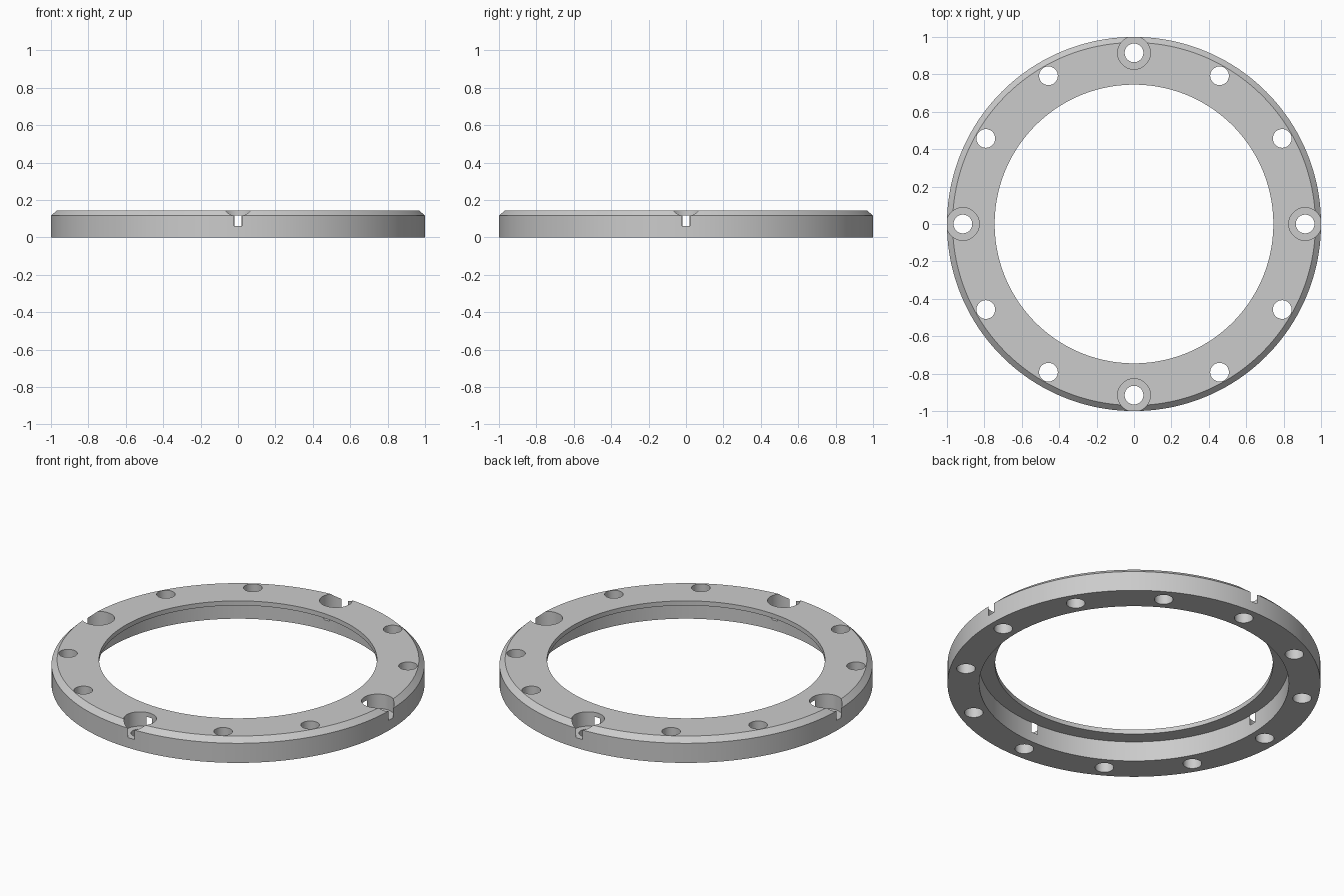
import bpy
import bmesh
from math import cos, sin, pi, radians
from mathutils import Matrix, Vector

HEIGHT = 0.145
BOLT_RADIUS = 0.915

cube = bpy.data.objects.get("Cube")
if cube:
    bpy.data.objects.remove(cube, do_unlink=True)

grey = bpy.data.materials.new("plain grey")
grey.use_nodes = True
grey.diffuse_color = (0.6, 0.6, 0.6, 1)
grey.node_tree.nodes["Principled BSDF"].inputs["Base Color"].default_value = (0.6, 0.6, 0.6, 1)


def add_object(name, bm):
    bmesh.ops.recalc_face_normals(bm, faces=bm.faces)
    mesh = bpy.data.meshes.new(name)
    bm.to_mesh(mesh)
    bm.free()
    mesh.materials.append(grey)
    obj = bpy.data.objects.new(name, mesh)
    bpy.context.collection.objects.link(obj)
    return obj


def lathe(name, profile, steps):
    """Turn a closed (radius, height) profile around the z axis."""
    bm = bmesh.new()
    rings = []
    for i in range(steps):
        a = 2 * pi * i / steps
        rings.append([bm.verts.new((r * cos(a), r * sin(a), z)) for r, z in profile])
    for i, ring in enumerate(rings):
        after = rings[(i + 1) % steps]
        for j in range(len(profile)):
            k = (j + 1) % len(profile)
            bm.faces.new((ring[j], after[j], after[k], ring[k]))
    return add_object(name, bm)


def hole_cutters(name, count, radius, bottom, sides):
    """Upright cylinders spaced evenly round the bolt circle."""
    bm = bmesh.new()
    top = HEIGHT + 0.1
    for i in range(count):
        turn = Matrix.Rotation(2 * pi * i / count, 4, "Z")
        spot = Matrix.Translation(Vector((BOLT_RADIUS, 0, (top + bottom) / 2)))
        bmesh.ops.create_cone(bm, cap_ends=True, segments=sides, radius1=radius,
                              radius2=radius, depth=top - bottom, matrix=turn @ spot)
    cutter = add_object(name, bm)
    cutter.hide_render = True
    return cutter


# Ring with a chamfered outer rim and a thin lip over the wider lower bore
ring = lathe("flange_ring", [(0.83, 0), (1, 0), (1, 0.116), (0.97, HEIGHT),
                             (0.745, HEIGHT), (0.745, 0.118), (0.83, 0.118)], 256)

# Counterbores that just break through the walls, then the bolt holes
cutters = [hole_cutters("counterbore_cutter", 4, 0.0875, 0.06, 96),
           hole_cutters("bolt_hole_cutter", 12, 0.05, -0.1, 64)]

bpy.ops.object.select_all(action="DESELECT")
bpy.context.view_layer.objects.active = ring
ring.select_set(True)
for cutter in cutters:
    cut = ring.modifiers.new(cutter.name, "BOOLEAN")
    cut.operation = "DIFFERENCE"
    cut.solver = "EXACT"
    cut.object = cutter
    bpy.ops.object.modifier_apply(modifier=cut.name)
    bpy.data.objects.remove(cutter, do_unlink=True)

bpy.ops.object.shade_smooth_by_angle(angle=radians(30))
